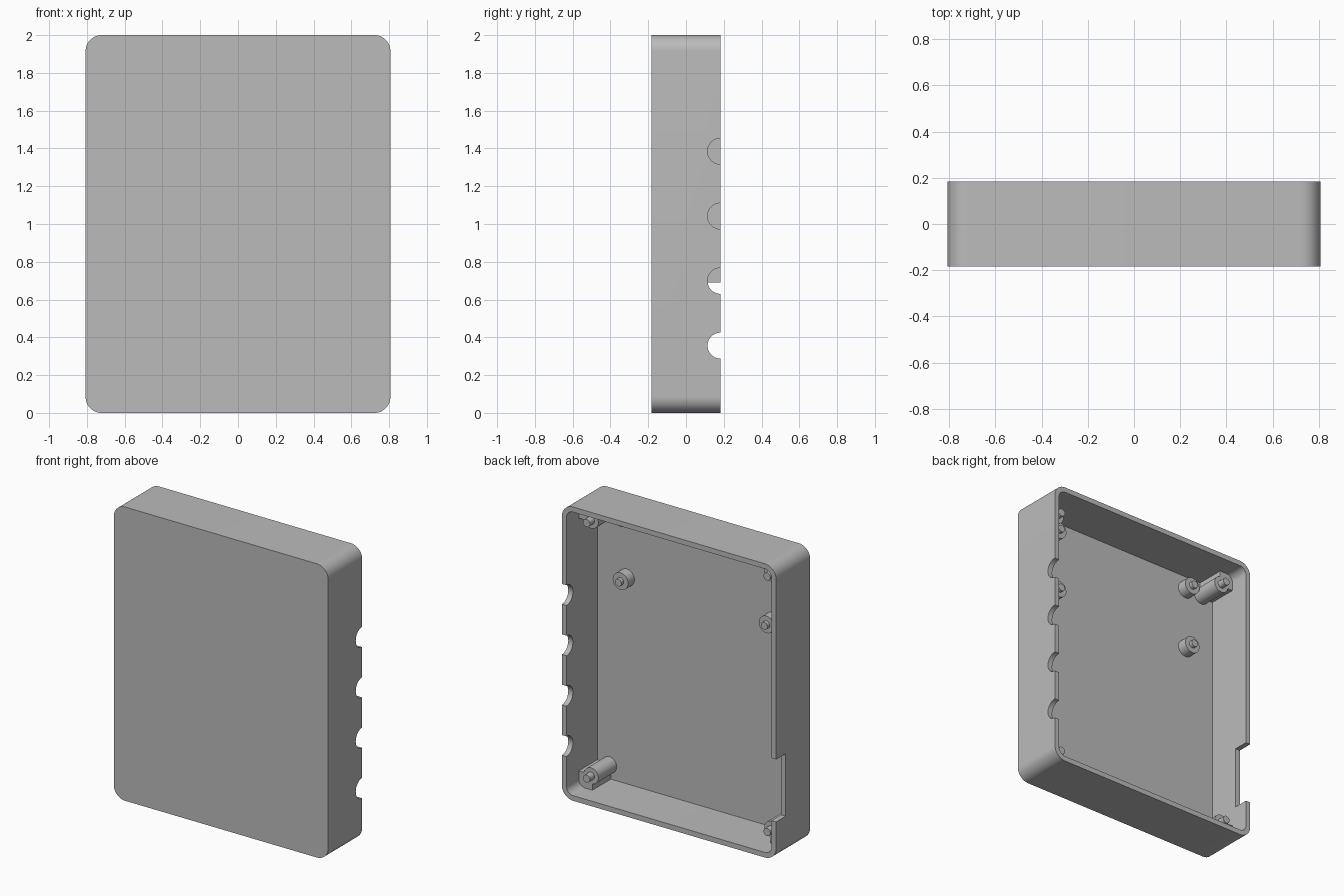
import bpy
import bmesh
import math
from mathutils import Matrix

if "Cube" in bpy.data.objects:
    bpy.data.objects.remove(bpy.data.objects["Cube"], do_unlink=True)

grey = bpy.data.materials.new("plain grey")
grey.use_nodes = True
grey.diffuse_color = (0.5, 0.5, 0.5, 1)
grey.node_tree.nodes["Principled BSDF"].inputs["Base Color"].default_value = (0.5, 0.5, 0.5, 1)

HALF_W, HALF_D, HEIGHT = 0.807, 0.183, 2.0
WALL, CORNER = 0.035, 0.085
FLOOR = -HALF_D + WALL


def finish(bm, name):
    """Turn a bmesh into a grey object."""
    bmesh.ops.recalc_face_normals(bm, faces=bm.faces)
    mesh = bpy.data.meshes.new(name)
    bm.to_mesh(mesh)
    bm.free()
    mesh.materials.append(grey)
    obj = bpy.data.objects.new(name, mesh)
    bpy.context.collection.objects.link(obj)
    return obj


def block(name, x, y, z, radius=0):
    """Box between (min, max) ranges, with its y-running edges rounded."""
    bm = bmesh.new()
    bmesh.ops.create_cube(bm, size=1)
    for v in bm.verts:
        v.co = [r[0] if c < 0 else r[1] for c, r in zip(v.co, (x, y, z))]
    if radius:
        edges = [e for e in bm.edges if abs(e.verts[0].co.y - e.verts[1].co.y) > 0.01]
        bmesh.ops.bevel(bm, geom=edges, offset=radius, segments=12, profile=0.5, affect='EDGES')
    return finish(bm, name)


def rod(name, x, z, radius, y, axis='X'):
    """Cylinder along y, or along x when axis is 'Y' (x and y swap roles)."""
    bm = bmesh.new()
    length = y[1] - y[0]
    bmesh.ops.create_cone(bm, cap_ends=True, segments=40, radius1=radius, radius2=radius, depth=length)
    mid = (y[0] + y[1]) / 2
    place = (x, mid, z) if axis == 'X' else (mid, x, z)
    bm.transform(Matrix.Translation(place) @ Matrix.Rotation(math.pi / 2, 4, axis))
    return finish(bm, name)


def combine(target, tool, operation):
    """Apply a boolean and remove the helper."""
    mod = target.modifiers.new("combine", 'BOOLEAN')
    mod.operation, mod.solver, mod.object = operation, 'EXACT', tool
    bpy.context.view_layer.objects.active = target
    bpy.ops.object.modifier_apply(modifier=mod.name)
    bpy.data.objects.remove(tool, do_unlink=True)


def smooth(obj):
    bpy.ops.object.select_all(action='DESELECT')
    obj.select_set(True)
    bpy.context.view_layer.objects.active = obj
    bpy.ops.object.shade_smooth_by_angle(angle=math.radians(30))


# Open-backed tray
tray = block("tray", (-HALF_W, HALF_W), (-HALF_D, HALF_D), (0, HEIGHT), CORNER)
cavity = block("cavity", (WALL - HALF_W, HALF_W - WALL), (FLOOR, 0.4),
               (WALL, HEIGHT - WALL), CORNER - WALL)
combine(tray, cavity, 'DIFFERENCE')

# Row of round cable notches in the left wall
for i in range(4):
    notch = rod("notch", HALF_D, 0.356 + 0.343 * i, 0.069, (0.7, 0.9), 'Y')
    combine(tray, notch, 'DIFFERENCE')

# Rectangular slot in the right wall
slot = block("slot", (-0.9, -0.7), (0.08, 0.4), (0.265, 0.69))
combine(tray, slot, 'DIFFERENCE')
smooth(tray)

for side, label in ((1, "left"), (-1, "right")):
    # Board standoffs with locating pins
    for z, level in ((1.44, "lower"), (1.87, "upper")):
        standoff = rod(f"{label}_{level}_standoff", side * 0.55, z, 0.058, (FLOOR - 0.01, -0.08))
        combine(standoff, rod("pin", side * 0.55, z, 0.025, (-0.12, -0.055)), 'UNION')
        smooth(standoff)
    # Corner posts: round column, square filler into the corner, pin
    for up, level in ((-1, "bottom"), (1, "top")):
        z = 1 + up * 0.87
        post = rod(f"{label}_{level}_post", side * 0.68, z, 0.055, (FLOOR - 0.01, 0.05))
        filler = block("filler", sorted((side * 0.67, side * 0.778)), (FLOOR - 0.01, 0.05),
                       sorted((1 + up * 0.86, 1 + up * 0.97)))
        combine(post, filler, 'UNION')
        combine(post, rod("pin", side * 0.68, z, 0.026, (0, 0.1)), 'UNION')
        smooth(post)
